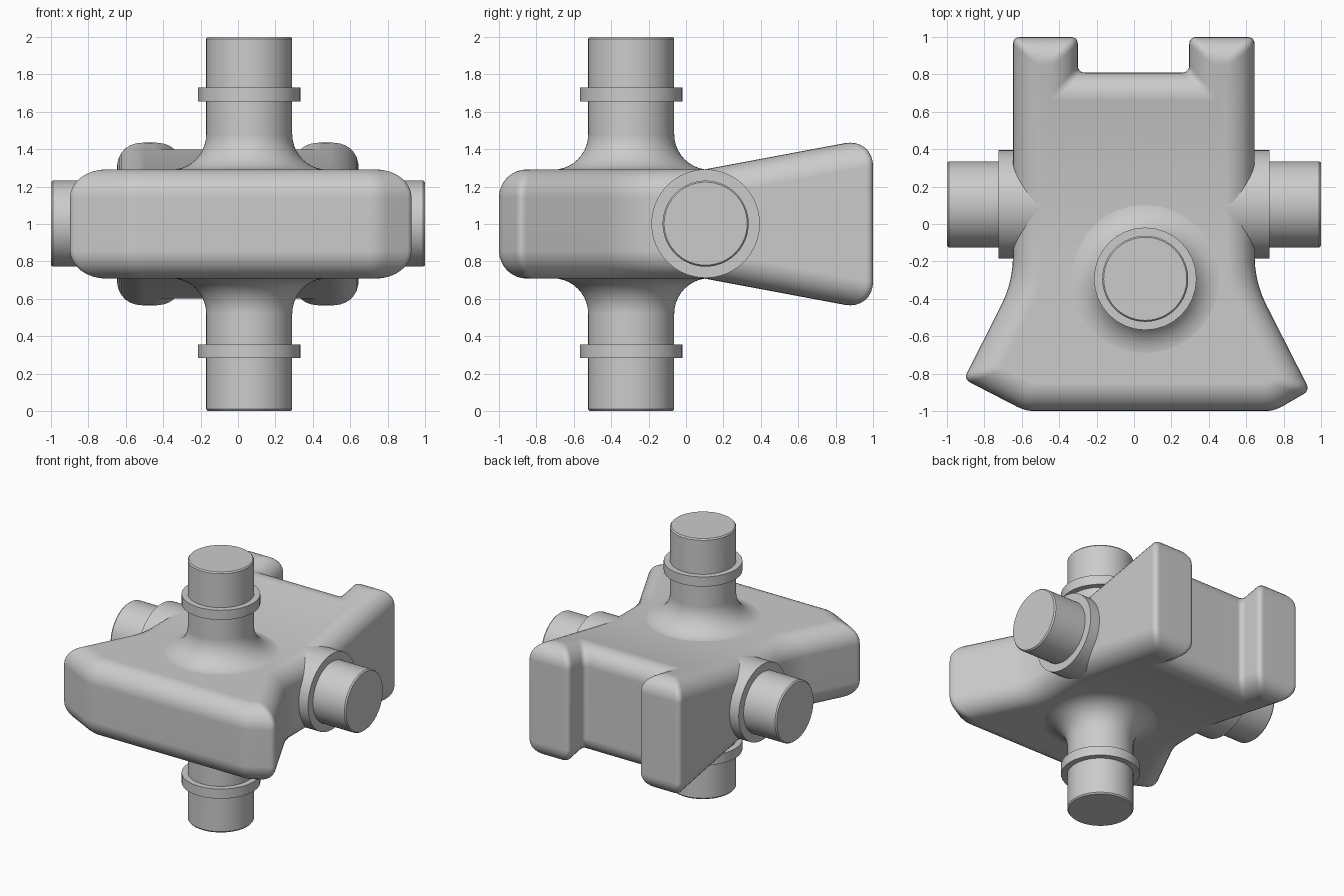
import bpy, bmesh, math
from mathutils import Vector, Matrix

if "Cube" in bpy.data.objects:
    bpy.data.objects.remove(bpy.data.objects["Cube"])


def finish(bm, name, angle=35):
    bmesh.ops.recalc_face_normals(bm, faces=bm.faces)
    mesh = bpy.data.meshes.new(name)
    bm.to_mesh(mesh)
    bm.free()
    obj = bpy.data.objects.new(name, mesh)
    bpy.context.collection.objects.link(obj)
    bpy.ops.object.select_all(action='DESELECT')
    obj.select_set(True)
    bpy.context.view_layer.objects.active = obj
    bpy.ops.object.shade_smooth_by_angle(angle=math.radians(angle))
    wn = obj.modifiers.new("weighted_normals", 'WEIGHTED_NORMAL')
    wn.keep_sharp = True
    return obj


def lathe(name, profile, sides, matrix):
    """Revolve (radius, height) points around z, cap both ends, then place."""
    bm = bmesh.new()
    rings = []
    for r, z in profile:
        rings.append([bm.verts.new((r * math.cos(2 * math.pi * i / sides),
                                    r * math.sin(2 * math.pi * i / sides), z))
                      for i in range(sides)])
    for a, b in zip(rings, rings[1:]):
        for i in range(sides):
            j = (i + 1) % sides
            bm.faces.new((a[i], a[j], b[j], b[i]))
    bm.faces.new(rings[0])
    bm.faces.new(rings[-1])
    bm.transform(matrix)
    return finish(bm, name)


def inset(pts, d):
    """Mitred inward offset of a counter-clockwise outline."""
    out = []
    n = len(pts)
    for i in range(n):
        e1 = (pts[i] - pts[i - 1]).normalized()
        e2 = (pts[(i + 1) % n] - pts[i]).normalized()
        n1, n2 = Vector((-e1.y, e1.x)), Vector((-e2.y, e2.x))
        out.append(pts[i] + (n1 + n2) * (d / (1 + n1.dot(n2))))
    return out


def soften(pts, cuts, steps=5):
    """Round every corner with a short curve of the given tangent length."""
    out = []
    n = len(pts)
    for i, c in enumerate(cuts):
        p = pts[i]
        a = p + (pts[i - 1] - p).normalized() * c
        b = p + (pts[(i + 1) % n] - p).normalized() * c
        for k in range(steps + 1):
            t = k / steps
            out.append(a * (1 - t) ** 2 + p * (2 * t * (1 - t)) + b * t * t)
    return out


# Body: outline corners (x, y, corner rounding), counter-clockwise from above
CORNERS = [(-0.58, -1, .05), (0.75, -1, .05), (0.94, -0.89, .04),
           (0.645, -0.31, .14), (0.645, 1, .04), (0.295, 1, .04),
           (0.295, 0.81, .04), (-0.3, 0.81, .04), (-0.3, 1, .04),
           (-0.647, 1, .04), (-0.647, -0.31, .14), (-0.91, -0.83, .04)]
outline = [Vector(c[:2]) for c in CORNERS]
HALF, ROUND, STEPS = 0.292, 0.15, 8
layers = []
for k in range(STEPS + 1):
    a = math.pi / 2 * k / STEPS
    layers.append((ROUND * (1 - math.cos(a)), HALF - ROUND + ROUND * math.sin(a)))
layers = [(d, -z) for d, z in reversed(layers)] + layers

bm = bmesh.new()
loops = []
for d, z in layers:
    cuts = [c[2] * (1 - 0.5 * d / ROUND) for c in CORNERS]
    loops.append([bm.verts.new((p.x, p.y, 1 + z))
                  for p in soften(inset(outline, d), cuts)])
for a, b in zip(loops, loops[1:]):
    for i in range(len(a)):
        j = (i + 1) % len(a)
        bm.faces.new((a[i], a[j], b[j], b[i]))
bm.faces.new(loops[0])
bm.faces.new(loops[-1])
# the rear half flares upward and downward
bmesh.ops.bisect_plane(bm, geom=bm.verts[:] + bm.edges[:] + bm.faces[:],
                       plane_co=(0, 0.1, 0), plane_no=(0, 1, 0))
for v in bm.verts:
    v.co.z += math.copysign(0.187 * max(0, v.co.y - 0.1), v.co.z - 1)
finish(bm, "body")

# Vertical shaft with flared roots where it leaves the body
half = [(0.44, 0.28)]
for k in range(11):
    a = math.pi / 2 * k / 10
    half.append((0.42 - 0.19 * math.sin(a), 0.48 - 0.19 * math.cos(a)))
half += [(0.23, 0.99), (0.222, 1.0)]
profile = [(r, -z) for r, z in reversed(half)] + half
lathe("vertical_shaft", profile, 64, Matrix.Translation((0.06, -0.293, 1)))

# Rings around the vertical shaft
for name, z in (("upper_ring", 1.692), ("lower_ring", 0.32)):
    lathe(name, [(0.274, -0.037), (0.274, 0.037)], 32,
          Matrix.Translation((0.06, -0.293, z)))

# Cross shaft with a wide collar at each side of the body
half = [(0.29, 0.724), (0.23, 0.724), (0.23, 0.99), (0.222, 1.0)]
profile = [(r, -z) for r, z in reversed(half)] + half
lathe("cross_shaft", profile, 64,
      Matrix.Translation((0, 0.105, 1.002)) @ Matrix.Rotation(math.pi / 2, 4, 'Y'))
